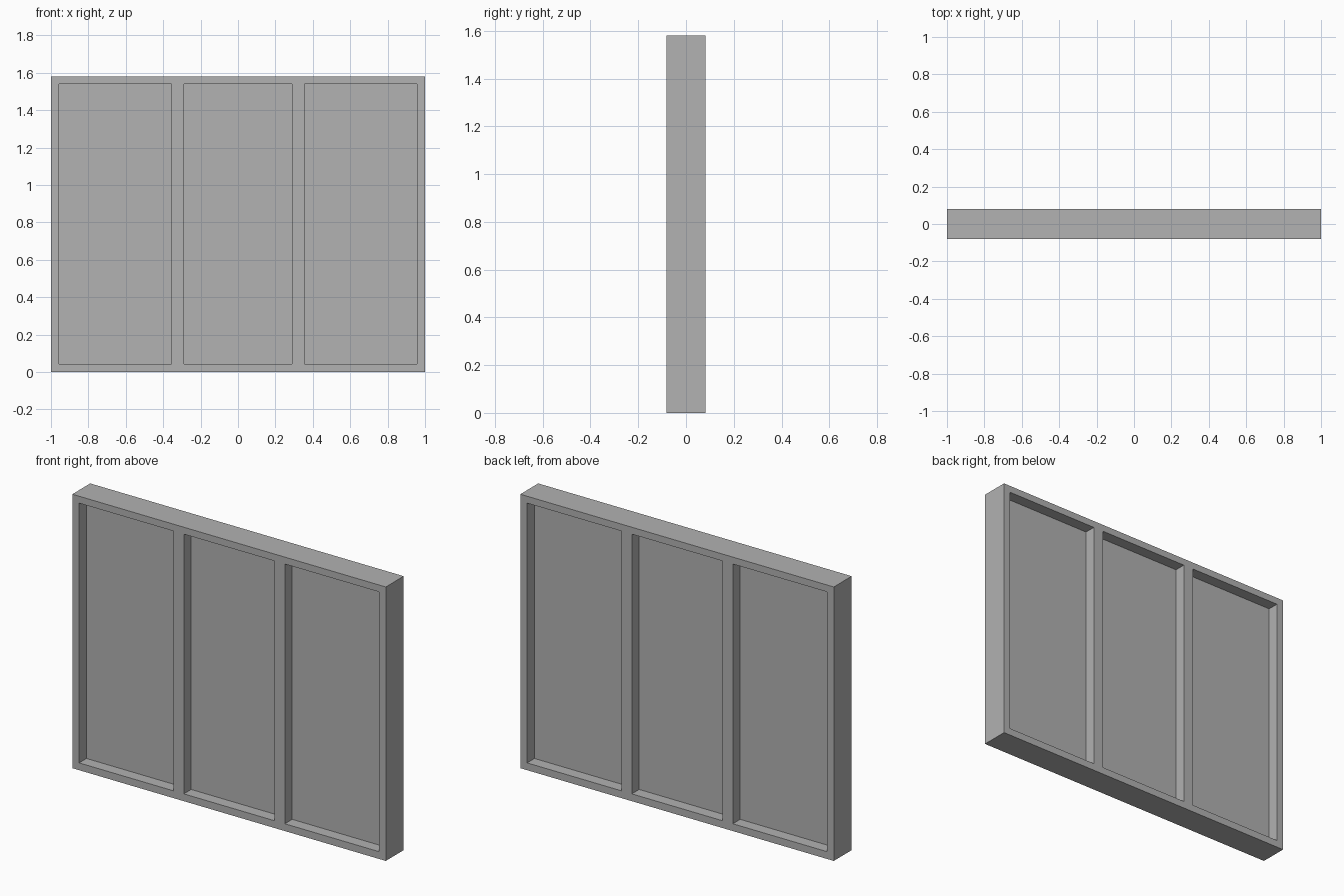
import bpy, bmesh
from mathutils import Vector

WIDTH, HEIGHT, DEPTH = 2.0, 1.58, 0.163
PANE_DEPTH = 0.029
# Frame lines across and up: every odd column of the middle row is an opening
XS = [-1.0, -0.957, -0.356, -0.289, 0.289, 0.356, 0.957, 1.0]
ZS = [0.0, 0.042, 1.54, HEIGHT]

cube = bpy.data.objects.get("Cube")
if cube:
    bpy.data.objects.remove(cube, do_unlink=True)

grey = bpy.data.materials.new("plain grey")
grey.use_nodes = True
colour = (0.445, 0.445, 0.445, 1.0)
grey.diffuse_color = colour
grey.node_tree.nodes["Principled BSDF"].inputs["Base Color"].default_value = colour


def slab(name, cells, depth):
    """Extrude grid cells (column, row) into one solid centred on y = 0."""
    bm = bmesh.new()
    for i, j in cells:
        corners = [(i, j), (i + 1, j), (i + 1, j + 1), (i, j + 1)]
        bm.faces.new([bm.verts.new((XS[a], -depth / 2, ZS[b])) for a, b in corners])
    bmesh.ops.remove_doubles(bm, verts=bm.verts[:], dist=0.0001)
    back = bmesh.ops.extrude_face_region(bm, geom=bm.faces[:], use_keep_orig=True)
    moved = [g for g in back["geom"] if isinstance(g, bmesh.types.BMVert)]
    bmesh.ops.translate(bm, verts=moved, vec=Vector((0, depth, 0)))
    bmesh.ops.recalc_face_normals(bm, faces=bm.faces[:])
    mesh = bpy.data.meshes.new(name)
    bm.to_mesh(mesh)
    bm.free()
    mesh.materials.append(grey)
    obj = bpy.data.objects.new(name, mesh)
    bpy.context.collection.objects.link(obj)
    return obj


# Outer frame with its two uprights
openings = [(i, 1) for i in (1, 3, 5)]
all_cells = [(i, j) for i in range(len(XS) - 1) for j in range(len(ZS) - 1)]
slab("window_frame", [c for c in all_cells if c not in openings], DEPTH)

# Thin panels set midway in the frame
for label, cell in zip(("right", "middle", "left"), openings):
    slab(label + "_panel", [cell], PANE_DEPTH)
